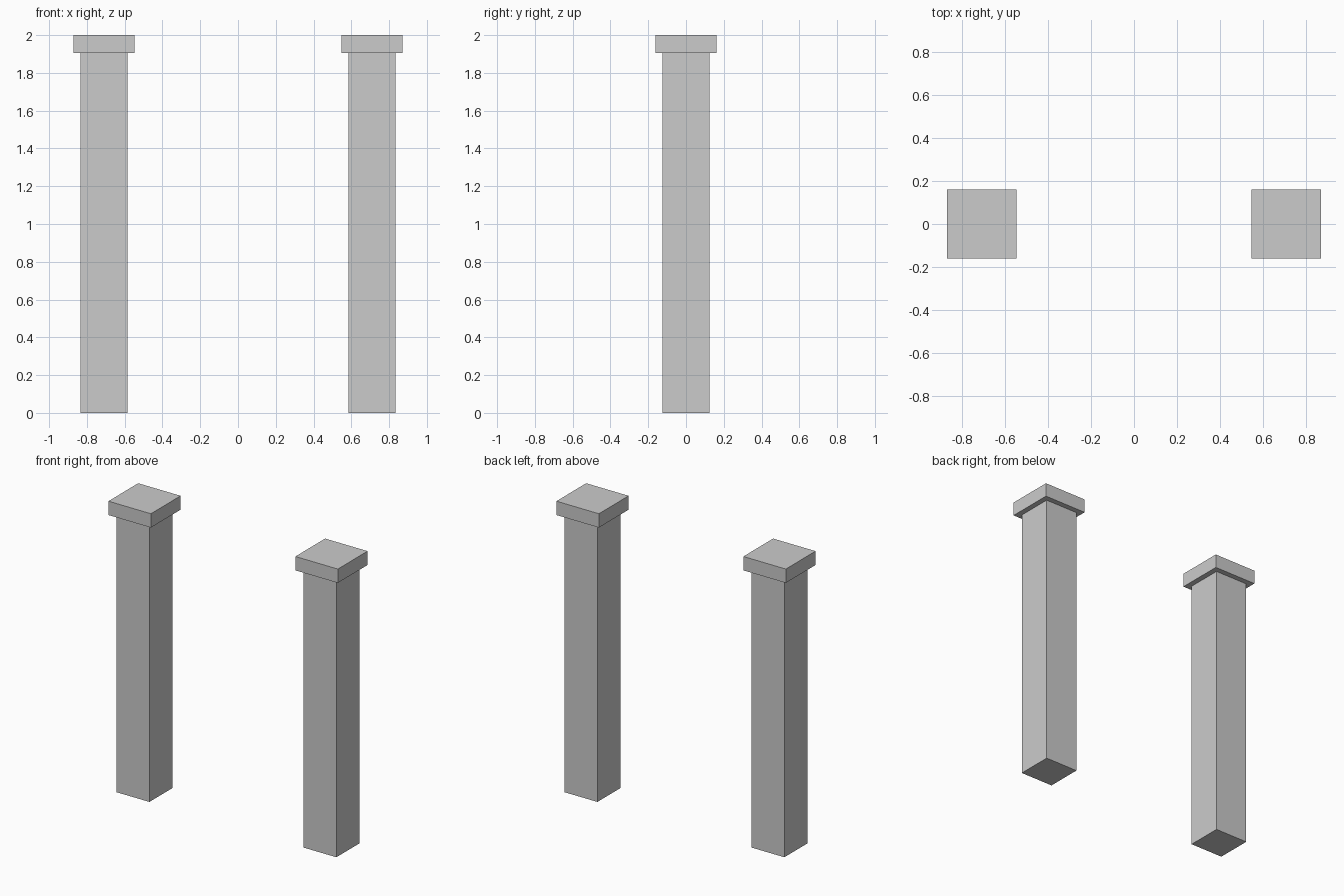
import bpy

if "Cube" in bpy.data.objects:
    bpy.data.objects.remove(bpy.data.objects["Cube"])

POST_X = 0.709      # distance of each post from the centre
CAP_Z = 1.905       # underside of the cap


def box(name, x, width, z0, z1):
    """Square-section block between two heights."""
    bpy.ops.mesh.primitive_cube_add(size=1, location=(x, 0, (z0 + z1) / 2))
    ob = bpy.context.object
    ob.name = name
    ob.scale = (width, width, z1 - z0)
    bpy.ops.object.transform_apply(location=False, rotation=False, scale=True)
    return ob


# Pair of gate posts, each a square shaft with an overhanging cap
for side, sign in (("left", -1), ("right", 1)):
    box(f"{side}_post_shaft", sign * POST_X, 0.248, 0, CAP_Z)
    box(f"{side}_post_cap", sign * POST_X, 0.322, CAP_Z, 2.0)
